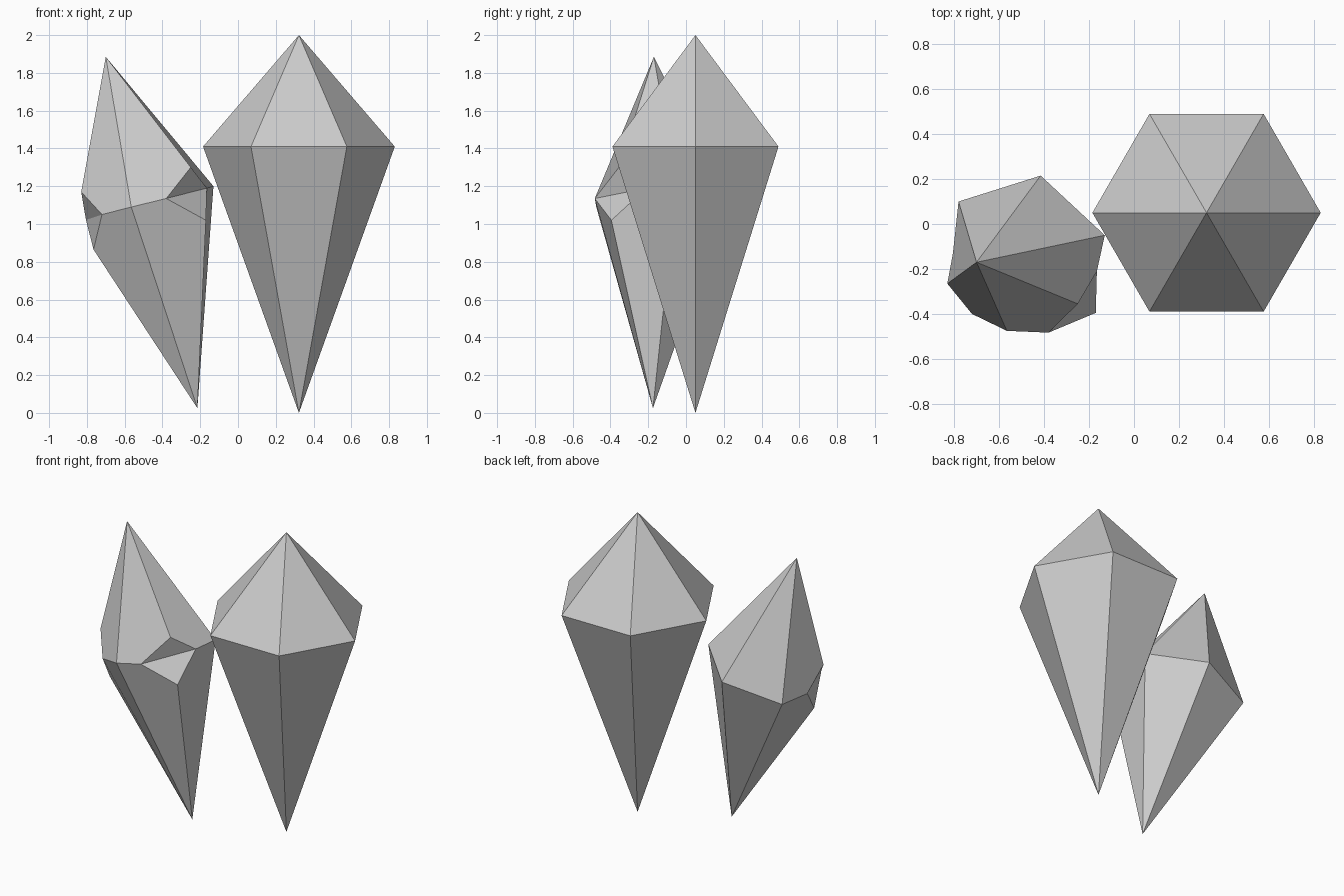
import bpy
import bmesh
from math import cos, sin, pi

default = bpy.data.objects.get("Cube")
if default:
    bpy.data.objects.remove(default, do_unlink=True)

# One stone colour
stone = bpy.data.materials.new("grey_stone")
stone.use_nodes = True
grey = (0.6, 0.6, 0.6, 1)
stone.diffuse_color = grey
stone.node_tree.nodes["Principled BSDF"].inputs["Base Color"].default_value = grey


def make_crystal(name, points, faces):
    """Build a flat-shaded object from named points and faces naming them."""
    bm = bmesh.new()
    verts = {key: bm.verts.new(co) for key, co in points.items()}
    for face in faces:
        bm.faces.new([verts[key] for key in face])
    bmesh.ops.recalc_face_normals(bm, faces=bm.faces)
    mesh = bpy.data.meshes.new(name)
    bm.to_mesh(mesh)
    bm.free()
    mesh.materials.append(stone)
    obj = bpy.data.objects.new(name, mesh)
    bpy.context.collection.objects.link(obj)
    return obj


# Large crystal: a regular six-sided double pyramid
cx, cy, radius, girdle = 0.3225, 0.05, 0.5075, 1.41
sides = 6
points = {"tip": (cx, cy, 2), "base": (cx, cy, 0)}
for i in range(sides):
    angle = 2 * pi * i / sides
    points[i] = (cx + radius * cos(angle), cy + radius * sin(angle), girdle)
faces = [(end, i, (i + 1) % sides) for end in ("tip", "base") for i in range(sides)]
make_crystal("large_crystal", points, faces)

# Small crystal: a leaning double pyramid with two chipped corners
points = {
    "tip": (-0.70, -0.17, 1.885),
    "base": (-0.215, -0.175, 0.025),
    # whole girdle corners
    "east": (-0.13, -0.05, 1.20),
    "north": (-0.415, 0.215, 1.126),
    "west": (-0.78, 0.10, 1.03),
    "south": (-0.565, -0.475, 1.09),
    # chip on the west side
    "chip_w_back": (-0.805, -0.13, 1.022),
    "chip_w_front": (-0.72, -0.40, 1.05),
    "chip_w_top": (-0.83, -0.265, 1.17),
    "chip_w_low": (-0.765, -0.26, 0.865),
    # chip on the east side
    "chip_e_front": (-0.38, -0.483, 1.135),
    "chip_e_back": (-0.165, -0.21, 1.19),
    "chip_e_top": (-0.25, -0.355, 1.30),
    "chip_e_low": (-0.17, -0.395, 1.02),
}
faces = []
for end, level in (("tip", "top"), ("base", "low")):
    west_chip, east_chip = "chip_w_" + level, "chip_e_" + level
    faces += [
        (end, "east", "north"),
        (end, "north", "west"),
        (end, "west", "chip_w_back", west_chip),
        (end, west_chip, "chip_w_front", "south"),
        (end, "south", "chip_e_front", east_chip),
        (end, east_chip, "chip_e_back", "east"),
        (west_chip, "chip_w_back", "chip_w_front"),
        (east_chip, "chip_e_front", "chip_e_back"),
    ]
make_crystal("small_chipped_crystal", points, faces)
